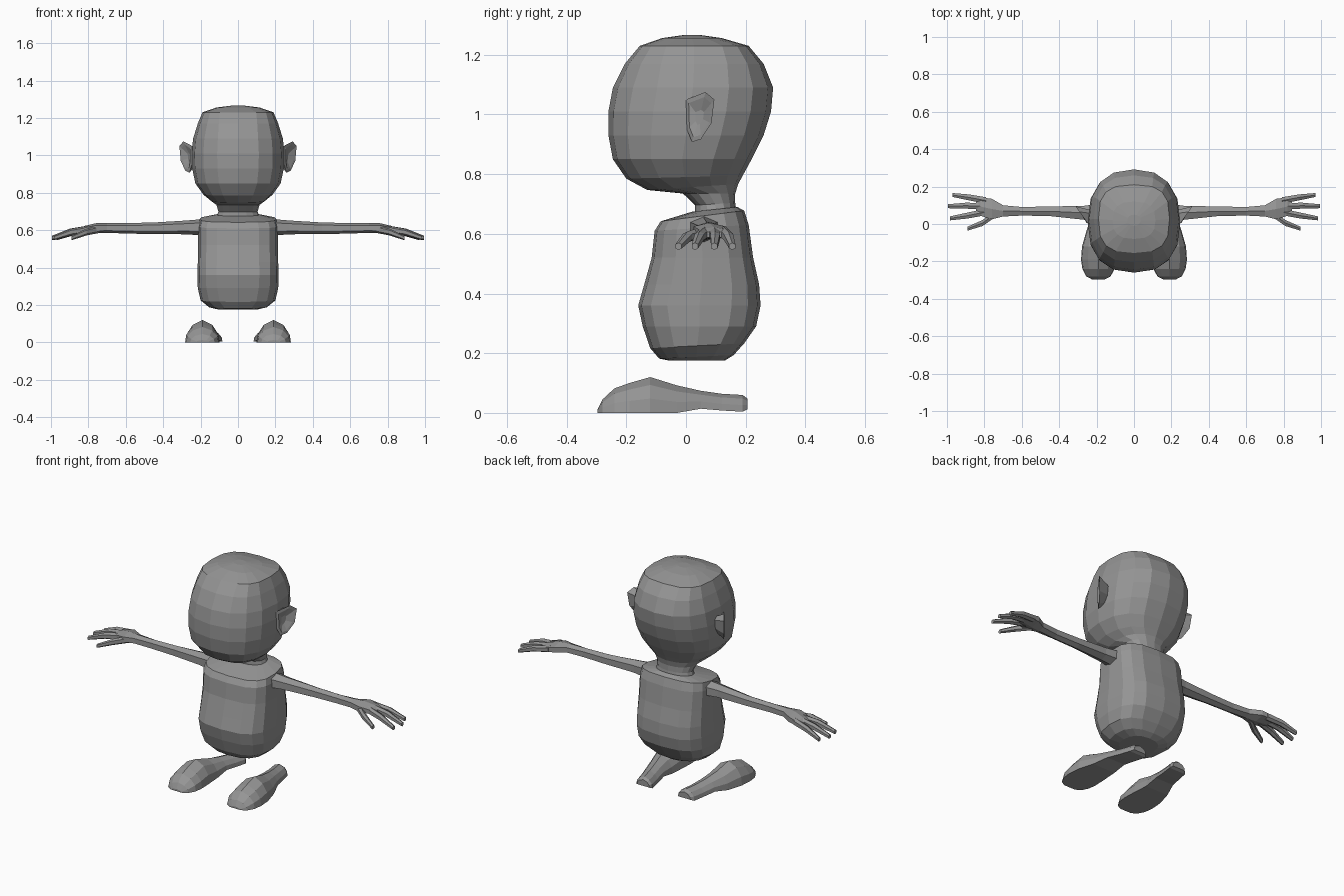
import bpy, bmesh, math
from mathutils import Vector

grey = bpy.data.materials.new("plain grey")
grey.diffuse_color = (0.3, 0.3, 0.3, 1)


def loft(name, rings):
    """Skin a list of equal-length point rings and cap both ends."""
    bm = bmesh.new()
    rows = [[bm.verts.new(p) for p in ring] for ring in rings]
    n = len(rows[0])
    for a, b in zip(rows, rows[1:]):
        for i in range(n):
            j = (i + 1) % n
            bm.faces.new((a[i], a[j], b[j], b[i]))
    bm.faces.new(rows[0])
    bm.faces.new(rows[-1])
    bmesh.ops.recalc_face_normals(bm, faces=bm.faces)
    mesh = bpy.data.meshes.new(name)
    bm.to_mesh(mesh)
    bm.free()
    mesh.materials.append(grey)
    obj = bpy.data.objects.new(name, mesh)
    bpy.context.collection.objects.link(obj)
    return obj


def unit_ring(n, power, turn=0.0):
    """Rounded-square outline with radius 1."""
    pts = []
    for i in range(n):
        a = 2 * math.pi * (i + turn) / n
        c, s = math.cos(a), math.sin(a)
        pts.append((math.copysign(abs(c) ** (2 / power), c),
                    math.copysign(abs(s) ** (2 / power), s)))
    return pts


def level(z, half_x, front, back, power, tilt=0.0):
    """Horizontal ring; tilt raises the back and lowers the front."""
    mid, half_y = (front + back) / 2, (back - front) / 2
    return [Vector((u * half_x, mid + v * half_y, z + v * tilt))
            for u, v in unit_ring(16, power)]


def tube(name, side, stations, n=6):
    """Limb running along x; stations are x, y, z, half depth, half height."""
    loft(name, [[Vector((side * x, y + u * ry, z + v * rz))
                 for u, v in unit_ring(n, 2.3, 0.5)]
                for x, y, z, ry, rz in stations])


# Torso: z, half width, front y, back y, squareness, tilt
loft("torso", [level(*r) for r in [
    (0.175, 0.10, -0.055, 0.13, 2.4),
    (0.188, 0.155, -0.09, 0.16, 2.5, 0.006),
    (0.225, 0.20, -0.12, 0.195, 2.7, 0.008),
    (0.29, 0.215, -0.145, 0.235, 2.9),
    (0.36, 0.217, -0.16, 0.25, 3.0),
    (0.43, 0.215, -0.14, 0.245, 3.0),
    (0.52, 0.213, -0.115, 0.225, 3.0),
    (0.62, 0.213, -0.105, 0.21, 3.0, 0.01),
    (0.66, 0.205, -0.085, 0.195, 2.9, 0.018),
    (0.682, 0.12, 0.02, 0.172, 2.3, 0.008)]])

# Head with neck stub
loft("head", [level(*r) for r in [
    (0.67, 0.115, 0.03, 0.17, 2.2),
    (0.70, 0.105, 0.03, 0.165, 2.2, 0.004),
    (0.735, 0.115, -0.01, 0.165, 2.2),
    (0.757, 0.145, -0.13, 0.175, 2.2, 0.01),
    (0.79, 0.185, -0.20, 0.19, 2.3, 0.005),
    (0.85, 0.228, -0.245, 0.22, 2.4),
    (0.93, 0.245, -0.26, 0.26, 2.4),
    (1.01, 0.248, -0.26, 0.285, 2.4),
    (1.09, 0.24, -0.245, 0.292, 2.4),
    (1.17, 0.215, -0.205, 0.26, 2.6),
    (1.23, 0.19, -0.155, 0.21, 2.9),
    (1.256, 0.115, -0.08, 0.12, 2.6),
    (1.266, 0.035, -0.01, 0.05, 2.2)]])

# Ear outline in side view (y, z), and sole-up foot section (width, height)
EAR = [(0.0, 1.05), (0.065, 1.075), (0.095, 1.05), (0.085, 0.97),
       (0.05, 0.917), (0.02, 0.908), (0.003, 0.95)]
FOOT = [(-1, 0), (1, 0), (0.93, 0.4), (0.6, 0.78), (0, 1),
        (-0.6, 0.78), (-0.93, 0.4)]
FINGERS = {
    "little_finger": [(0.79, 0.125), (0.88, 0.142), (0.97, 0.155)],
    "middle_finger": [(0.80, 0.095), (0.90, 0.098), (0.995, 0.095)],
    "index_finger": [(0.79, 0.065), (0.89, 0.045), (0.985, 0.03)],
    "thumb": [(0.74, 0.055), (0.81, 0.005), (0.89, -0.025)],
}

for side, label in ((1, "left"), (-1, "right")):
    # Arm, wrist and palm
    tube(label + "_arm", side, [
        (0.18, 0.06, 0.615, 0.055, 0.045), (0.27, 0.06, 0.615, 0.042, 0.037),
        (0.45, 0.068, 0.61, 0.029, 0.031), (0.60, 0.068, 0.61, 0.026, 0.028),
        (0.70, 0.07, 0.612, 0.034, 0.026), (0.76, 0.08, 0.61, 0.062, 0.027),
        (0.82, 0.093, 0.602, 0.056, 0.021), (0.845, 0.095, 0.597, 0.045, 0.012)])

    # Fingers droop toward the tips
    for name, path in FINGERS.items():
        drop = (0.605, 0.59, 0.558)
        tube(label + "_" + name, side,
             [(x, y, z, r, r) for (x, y), z, r in
              zip(path, drop, (0.02, 0.018, 0.012))])

    # Ear: narrow root, flared rim, dished front
    def ear_ring(scale, base, slope):
        return [Vector((side * (base + slope * (0.045 + (y - 0.045) * scale)),
                        0.045 + (y - 0.045) * scale,
                        0.99 + (z - 0.99) * scale)) for y, z in EAR]
    loft(label + "_ear", [ear_ring(0.6, 0.225, 0.1), ear_ring(1, 0.245, 0.72),
                          ear_ring(0.8, 0.25, 0.6), ear_ring(0.3, 0.245, 0.4)])

    # Foot: y, centre x, half width, sole z, height
    loft(label + "_foot", [
        [Vector((side * (cx + u * w), y, z0 + v * h)) for u, v in FOOT]
        for y, cx, w, z0, h in [
            (-0.296, 0.19, 0.035, 0.0, 0.012), (-0.28, 0.19, 0.065, 0.0, 0.045),
            (-0.24, 0.19, 0.086, 0.0, 0.082), (-0.19, 0.191, 0.092, 0.0, 0.10),
            (-0.12, 0.19, 0.088, 0.0, 0.12), (-0.03, 0.18, 0.072, 0.0, 0.092),
            (0.05, 0.165, 0.058, 0.014, 0.06), (0.12, 0.15, 0.054, 0.008, 0.056),
            (0.19, 0.135, 0.052, 0.004, 0.056), (0.206, 0.132, 0.04, 0.012, 0.036)]])
